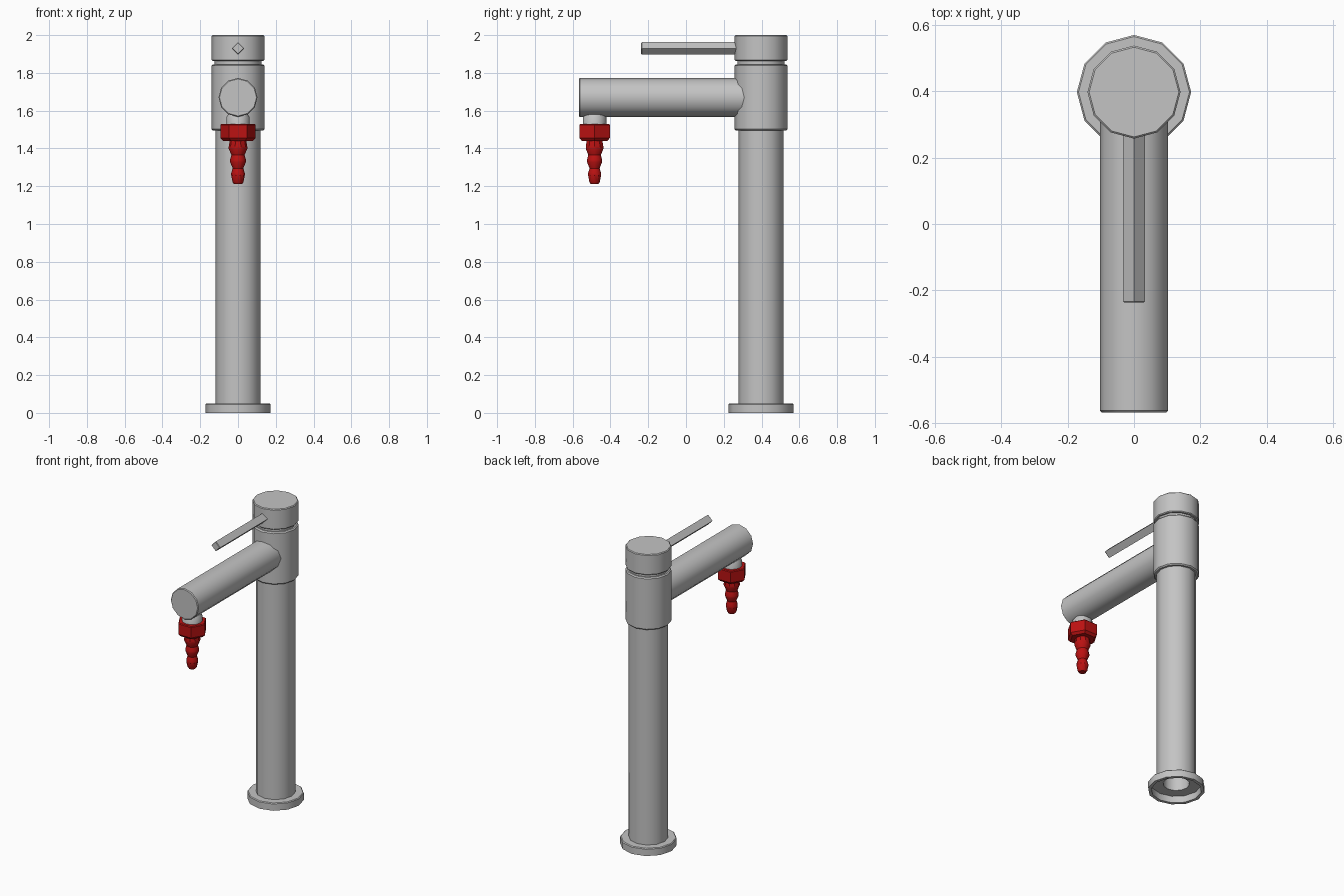
import bpy, bmesh, math
from mathutils import Matrix, Vector

if "Cube" in bpy.data.objects:
    bpy.data.objects.remove(bpy.data.objects["Cube"])


def material(name, color):
    m = bpy.data.materials.new(name)
    m.use_nodes = True
    m.diffuse_color = color
    m.node_tree.nodes["Principled BSDF"].inputs["Base Color"].default_value = color
    return m


STEEL = material("brushed steel", (0.55, 0.55, 0.55, 1))
RED = material("red plastic", (0.5, 0.006, 0.006, 1))


def lathe(name, profile, sides, mat, place, smooth=35):
    """Revolve (radius, height) points about z; zero radius closes an end."""
    bm = bmesh.new()
    rings = []
    for r, z in profile:
        if r == 0:
            rings.append([bm.verts.new((0, 0, z))] * sides)
        else:
            rings.append([bm.verts.new((r * math.cos(math.tau * i / sides),
                                        r * math.sin(math.tau * i / sides), z))
                          for i in range(sides)])
    for a, b in zip(rings, rings[1:]):
        for i in range(sides):
            j = (i + 1) % sides
            corners = list(dict.fromkeys((a[i], a[j], b[j], b[i])))
            bm.faces.new(corners)
    bmesh.ops.transform(bm, matrix=place, verts=bm.verts)
    bmesh.ops.recalc_face_normals(bm, faces=bm.faces)
    mesh = bpy.data.meshes.new(name)
    bm.to_mesh(mesh)
    bm.free()
    mesh.materials.append(mat)
    ob = bpy.data.objects.new(name, mesh)
    bpy.context.collection.objects.link(ob)
    if smooth:
        bpy.ops.object.select_all(action="DESELECT")
        ob.select_set(True)
        bpy.context.view_layer.objects.active = ob
        bpy.ops.object.shade_smooth_by_angle(angle=math.radians(smooth))
    return ob


def rod(r, low, high, bevel):
    """Solid cylinder profile with small chamfered rims."""
    return [(0, low), (r - bevel, low), (r, low + bevel),
            (r, high - bevel), (r - bevel, high), (0, high)]


def forward(z, y):
    """Lay the local z axis along -y, starting at the given point."""
    return Matrix.Translation((0, y, z)) @ Matrix.Rotation(math.pi / 2, 4, "X")


AXIS = Matrix.Translation((0, 0.397, 0))
OUTLET = Matrix.Translation((0, -0.484, 0))

# Hollow foot, open below, and the pipe with its bore
lathe("base_flange", [(0.08, 0.045), (0.152, 0.045), (0.152, 0), (0.172, 0),
                      (0.172, 0.045), (0.167, 0.05), (0.1, 0.05)], 12, STEEL, AXIS)
lathe("column", [(0, 1.48), (0.08, 1.48), (0.08, 0.045), (0.12, 0.045),
                 (0.12, 1.52), (0, 1.52)], 12, STEEL, AXIS)

# Valve body, recessed neck and turning cap
lathe("valve_body", rod(0.14, 1.495, 1.845, 0.007), 12, STEEL, AXIS)
lathe("neck", rod(0.124, 1.83, 1.88, 0.002), 12, STEEL, AXIS)
lathe("cap", rod(0.14, 1.863, 2.0, 0.005), 12, STEEL, AXIS)

# Spout and lever point to the front
lathe("spout", rod(0.103, 0, 0.907, 0.005), 12, STEEL, forward(1.67, 0.34))
lathe("lever", rod(0.033, 0, 0.54, 0.004), 4, STEEL, forward(1.93, 0.303))

# Outlet under the spout tip
lathe("outlet_stub", [(0, 1.5), (0.062, 1.5), (0.062, 1.565), (0.045, 1.59),
                      (0, 1.59)], 12, STEEL, OUTLET)
lathe("hex_nut", [(0, 1.44), (0.078, 1.44), (0.093, 1.455), (0.093, 1.525),
                  (0.088, 1.53), (0, 1.53)], 6, RED, OUTLET, 0)

# Barbed hose tail: three shrinking barbs
tail = [(0, 1.45), (0.042, 1.45)]
for r, top in ((0.049, 1.41), (0.042, 1.34), (0.036, 1.27)):
    tail += [(r, top), (r, top - 0.012), (r - 0.014, top - 0.045)]
tail[-1] = (0.029, 1.222)
tail += [(0.022, 1.212), (0, 1.212)]
lathe("hose_tail", tail, 10, RED, OUTLET)
